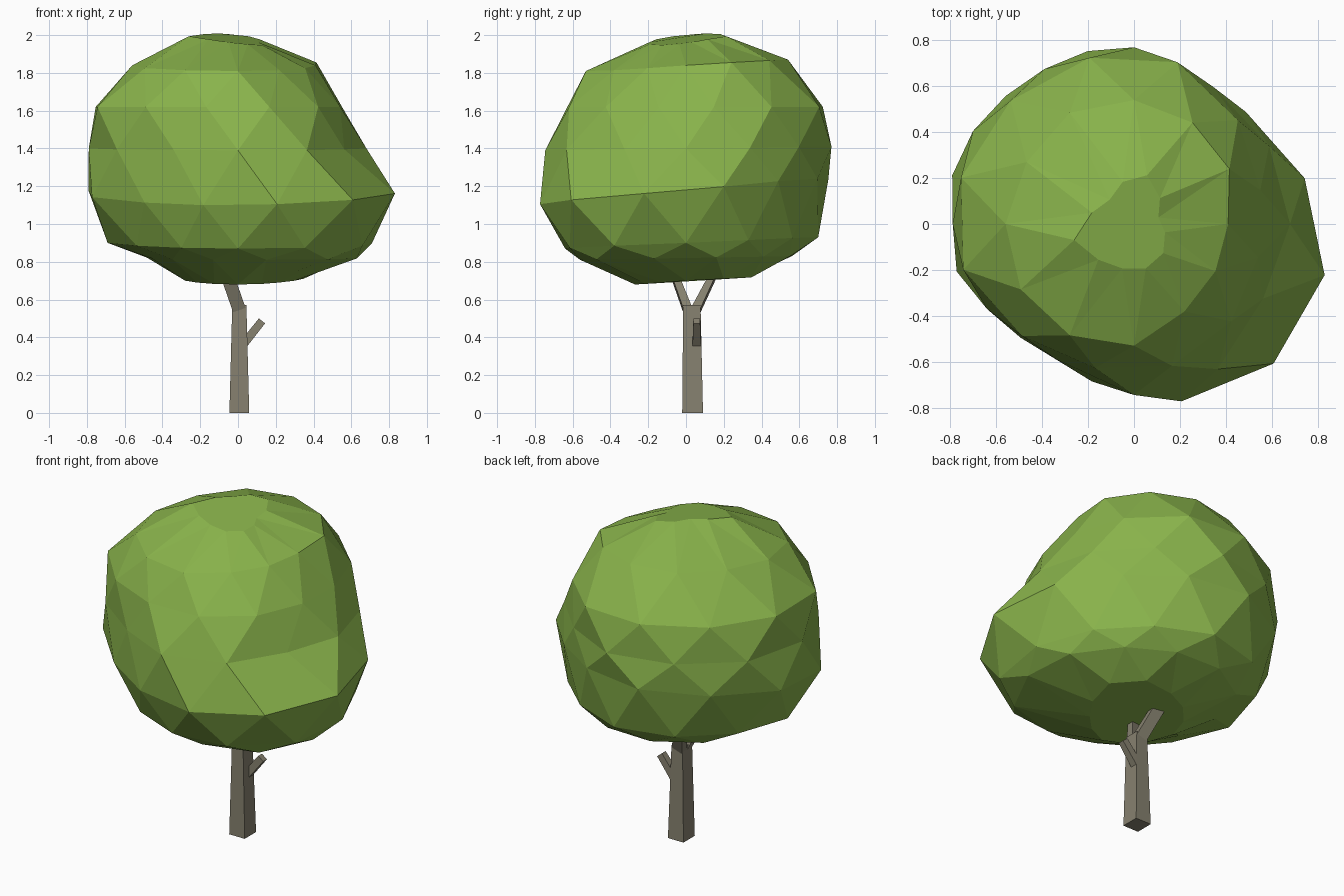
import bpy, bmesh, math
from mathutils import Vector

if "Cube" in bpy.data.objects:
    bpy.data.objects.remove(bpy.data.objects["Cube"])


def material(name, rgb):
    m = bpy.data.materials.new(name)
    m.diffuse_color = (*rgb, 1)
    m.use_nodes = True
    m.node_tree.nodes["Principled BSDF"].inputs["Base Color"].default_value = m.diffuse_color
    return m


LEAF = material("leaf_green", (0.25, 0.45, 0.07))
BARK = material("bark_grey_brown", (0.24, 0.22, 0.16))


def loft(name, rings, mat, stagger=False):
    """Skin a stack of equal-sized vertex rings and cap both ends."""
    bm = bmesh.new()
    loops = [[bm.verts.new(p) for p in ring] for ring in rings]
    for k, (a, b) in enumerate(zip(loops, loops[1:])):
        n = len(a)
        for i in range(n):
            j = (i + 1) % n
            if not stagger:
                bm.faces.new((a[i], a[j], b[j], b[i]))
            elif k % 2:                       # upper ring trails by half a step
                bm.faces.new((a[i], a[j], b[j]))
                bm.faces.new((a[i], b[j], b[i]))
            else:                             # upper ring leads by half a step
                bm.faces.new((a[i], a[j], b[i]))
                bm.faces.new((a[j], b[j], b[i]))
    bm.faces.new(loops[0][::-1])
    bm.faces.new(loops[-1])
    bmesh.ops.recalc_face_normals(bm, faces=bm.faces)
    me = bpy.data.meshes.new(name)
    bm.to_mesh(me)
    bm.free()
    me.materials.append(mat)
    ob = bpy.data.objects.new(name, me)
    bpy.context.collection.objects.link(ob)
    return ob


# Canopy: height, tilt along x and y, radii every 30 degrees (odd rings turned 15)
levels = [
    (0.70, 0, .02, (.30, .40, .40, .32, .29, .28, .28, .25, .25, .27, .25, .25)),
    (0.82, 0, .01, (.62, .58, .57, .58, .57, .50, .47, .49, .51, .58, .67, .65)),
    (0.90, 0, .03, (.71, .66, .65, .70, .70, .69, .69, .62, .60, .64, .71, .76)),
    (1.17, .01, .07, (.77, .69, .72, .78, .79, .82, .80, .70, .71, .80, .86, .86)),
    (1.40, 0, .01, (.68, .68, .69, .77, .78, .81, .79, .74, .68, .745, .73, .65)),
    (1.62, 0, .00, (.57, .64, .73, .75, .76, .78, .77, .69, .65, .64, .60, .56)),
    (1.84, 0, .03, (.41, .48, .51, .54, .56, .54, .56, .57, .56, .53, .44, .41)),
    (1.978, -.022, .022, (.11, .16, .22, .19, .15, .19, .27, .22, .20, .20, .18, .14)),
]
canopy = []
for k, (z, tx, ty, radii) in enumerate(levels):
    ring = []
    for i, r in enumerate(radii):
        a = math.radians(30 * i + 15 * (k % 2))
        c, s = math.cos(a), math.sin(a)
        ring.append((r * c, r * s, z + tx * c + ty * s))
    canopy.append(ring)
loft("canopy", canopy, LEAF, stagger=True)


def rect(center, w, d, axis=(0, 0, 1)):
    """Four corners of a w x d section square to the given axis."""
    n = Vector(axis).normalized()
    u = Vector((0, 1, 0)).cross(n).normalized()
    v = n.cross(u)
    c = Vector(center)
    return [c + u * w / 2 * sx + v * d / 2 * sy
            for sx, sy in ((-1, -1), (1, -1), (1, 1), (-1, 1))]


def limb(name, start, end, size0, size1):
    axis = Vector(end) - Vector(start)
    loft(name, [rect(start, *size0, axis), rect(end, *size1, axis)], BARK)


# Trunk
loft("trunk", [rect((0.007, 0.035, 0), 0.105, 0.11),
               rect((0.007, 0.031, 0.57), 0.075, 0.092)], BARK)

# Forked limbs rising into the canopy
limb("rear_limb", (0.005, 0.055, 0.55), (-0.075, 0.17, 0.78), (0.07, 0.046), (0.07, 0.03))
limb("front_limb", (0.005, 0.007, 0.55), (-0.075, -0.08, 0.78), (0.07, 0.046), (0.07, 0.034))

# Broken side stub
limb("side_stub", (0.03, 0.057, 0.365), (0.127, 0.057, 0.487), (0.045, 0.045), (0.042, 0.036))
